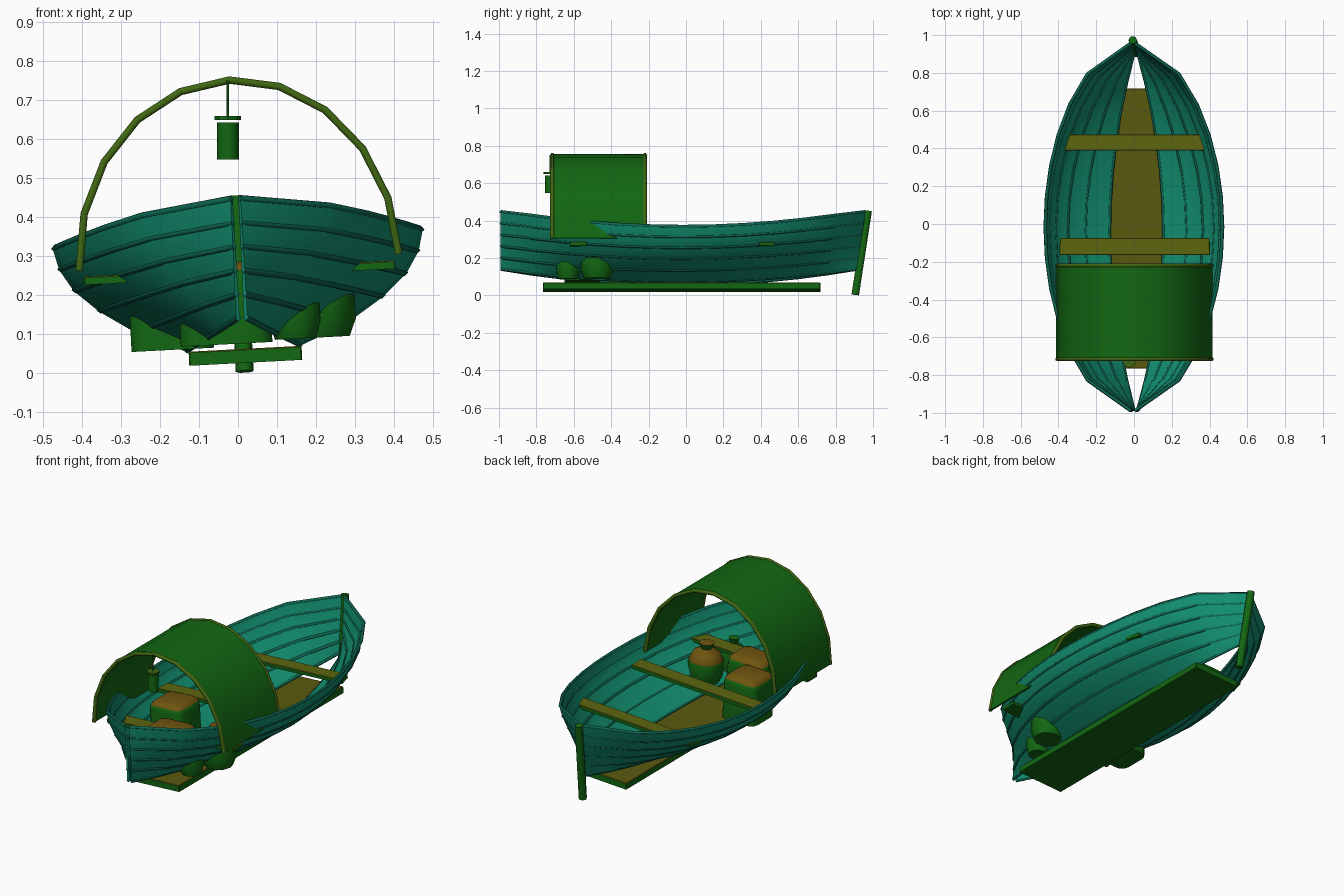
import bpy, bmesh, math
from mathutils import Matrix

if "Cube" in bpy.data.objects:
    bpy.data.objects.remove(bpy.data.objects["Cube"])


def mat(name, c):
    m = bpy.data.materials.new(name)
    m.diffuse_color = (*c, 1)
    m.use_nodes = True
    m.node_tree.nodes["Principled BSDF"].inputs["Base Color"].default_value = m.diffuse_color
    return m


HULL = mat("teal_paint", (0.006, 0.28, 0.165))
TRIM = mat("dark_teal", (0.004, 0.13, 0.08))
GREEN = mat("dark_green", (0.006, 0.135, 0.006))
HOOP = mat("hoop_green", (0.05, 0.135, 0.006))
WOOD = mat("olive_wood", (0.11, 0.13, 0.005))
FLOOR = mat("floor_olive", (0.1, 0.1, 0.005))
SACK = mat("brown_top", (0.16, 0.09, 0.005))


def finish(ob, smooth):
    # apply thickness, then smooth with sharp edges kept
    bpy.ops.object.select_all(action='DESELECT')
    ob.select_set(True)
    bpy.context.view_layer.objects.active = ob
    for m in list(ob.modifiers):
        bpy.ops.object.modifier_apply(modifier=m.name)
    if smooth:
        bpy.ops.object.shade_smooth_by_angle(angle=math.radians(smooth))


def add(name, bm, material, top=None, smooth=None, thick=0):
    bmesh.ops.recalc_face_normals(bm, faces=bm.faces)
    bm.normal_update()
    for f in bm.faces:
        f.material_index = 1 if top and f.normal.z > 0.4 else 0
    me = bpy.data.meshes.new(name)
    bm.to_mesh(me)
    bm.free()
    ob = bpy.data.objects.new(name, me)
    bpy.context.collection.objects.link(ob)
    me.materials.append(material)
    if top:
        me.materials.append(top)
    if thick:
        s = ob.modifiers.new("thickness", 'SOLIDIFY')
        s.thickness, s.offset = thick, 0
    finish(ob, smooth)
    return ob


def sheet(name, rows, thick, material):
    bm = bmesh.new()
    vs = [[bm.verts.new(p) for p in r] for r in rows]
    for a, b in zip(vs, vs[1:]):
        for i in range(len(a) - 1):
            bm.faces.new((a[i], a[i + 1], b[i + 1], b[i]))
    return add(name, bm, material, smooth=40, thick=thick)


def tube(name, pts, r, material, res=0):
    cu = bpy.data.curves.new(name, 'CURVE')
    cu.dimensions = '3D'
    cu.bevel_depth, cu.bevel_resolution, cu.use_fill_caps = r, res, True
    sp = cu.splines.new('POLY')
    sp.points.add(len(pts) - 1)
    for p, q in zip(sp.points, pts):
        p.co = (*q, 1)
    cu.materials.append(material)
    ob = bpy.data.objects.new(name, cu)
    bpy.context.collection.objects.link(ob)
    return ob


def box(name, lo, hi, top, bevel=0.003, segs=1, taper=0, smooth=None):
    bm = bmesh.new()
    bmesh.ops.create_cube(bm, size=1)
    for v in bm.verts:
        v.co = [l + (c + 0.5) * (h - l) for l, h, c in zip(lo, hi, v.co)]
        if v.co.y > (lo[1] + hi[1]) / 2:      # narrower rear edge
            v.co.x *= 1 - taper
    upper = [e for e in bm.edges if max(v.co.z for v in e.verts) > lo[2] + 1e-4]
    bmesh.ops.bevel(bm, geom=upper, offset=bevel, segments=segs,
                    profile=0.5, affect='EDGES')
    return add(name, bm, GREEN, top, smooth)


def lathe(name, at, profile, n, top=None, smooth=40):
    bm = bmesh.new()
    rings = [[bm.verts.new((at[0] + r * math.cos(2 * math.pi * k / n),
                            at[1] + r * math.sin(2 * math.pi * k / n), z))
              for k in range(n)] for r, z in profile]
    for a, b in zip(rings, rings[1:]):
        for k in range(n):
            bm.faces.new((a[k], a[(k + 1) % n], b[(k + 1) % n], b[k]))
    bm.faces.new(rings[0])
    bm.faces.new(rings[-1])
    return add(name, bm, GREEN, top, smooth)


# Hull: plank lines given by their midship half-section (x, z)
section = [(0.47, 0.343), (0.457, 0.29), (0.423, 0.235),
           (0.362, 0.18), (0.27, 0.12), (0.145, 0.066)]


def plank_line(i, side):
    x, z = section[i]
    ex = 0.58 + 0.44 * (i / 5) ** 1.5
    zend = 0.446 - 0.061 * i
    bow = 0.957 - 0.009 * i                   # bow rakes back towards the keel
    pts = []
    for k in range(13):
        t = -1 + k / 6
        w = 0.01 + (x - 0.01) * max(0, 1 - t * t) ** ex
        y = -0.989 + (bow + 0.989) * (t + 1) / 2
        pts.append((side * w, y, z + (zend - z) * t * t))
    return pts


for side, tag in ((-1, "left"), (1, "right")):
    lines = [plank_line(i, side) for i in range(6)]
    sheet(f"hull_{tag}", lines, 0.01, HULL)
    for i, ln in enumerate(lines):
        tube(f"plank_seam_{tag}_{i + 1}", ln, 0.0095, TRIM)

# Bottom board and stem post
box("bottom_board", (-0.141, -0.765, 0.025), (0.149, 0.718, 0.061), FLOOR)
tube("stem_post", [(0, 0.905, 0.003), (0, 0.974, 0.452)], 0.023, GREEN, 1)

# Seats
for i, (y0, y1, w, tp) in enumerate(((-0.62, -0.53, 0.4, 0.0),
                                     (-0.165, -0.075, 0.4, 0.01),
                                     (0.39, 0.475, 0.38, 0.06))):
    box(f"seat_{i + 1}", (-w, y0, 0.246), (w, y1, 0.267), WOOD, taper=tp)


# Arched canopy with a hoop at each end
def arch(y):
    return [(0.41 * math.cos(math.pi * k / 10), y,
             0.283 + 0.468 * math.sin(math.pi * k / 10)) for k in range(11)]


sheet("canopy", [arch(-0.715), arch(-0.22)], 0.01, GREEN)
for tag, y in (("front", -0.715), ("rear", -0.22)):
    tube(f"canopy_hoop_{tag}", arch(y), 0.011, HOOP, 1)

# Cargo: two bales and two tied sacks
box("bale_large", (-0.287, -0.42, 0.068), (-0.075, -0.21, 0.315), SACK, 0.045, 3, 0, 50)
box("bale_rear", (-0.16, -0.65, 0.075), (0.075, -0.46, 0.285), SACK, 0.045, 3, 0, 50)
for i, (x, y, r, h) in enumerate(((0.2, -0.475, 0.092, 0.225), (0.135, -0.63, 0.066, 0.215))):
    z = 0.08
    lathe(f"sack_{i + 1}", (x, y),
          [(r * 0.8, z), (r, z + h * 0.2), (r, z + h * 0.58), (r * 0.78, z + h * 0.76),
           (r * 0.3, z + h * 0.86), (r * 0.44, z + h)], 10, SACK if i == 0 else None)

# Roll the whole boat slightly about its length
roll = (Matrix.Translation((0, 0, 0.33)) @ Matrix.Rotation(math.radians(-3), 4, 'Y')
        @ Matrix.Translation((0, 0, -0.33)))
for ob in bpy.context.collection.objects:
    ob.matrix_world = roll @ ob.matrix_world

# Hanging lantern stays upright
lx, ly = -0.026, -0.727
tube("lantern_cord", [(lx, ly, 0.655), (lx, ly, 0.75)], 0.003, GREEN)
lathe("lantern_cap", (lx, ly), [(0.034, 0.648), (0.034, 0.659)], 8, HOOP)
lathe("lantern_body", (lx, ly), [(0.028, 0.547), (0.028, 0.642)], 8, SACK, 50)
